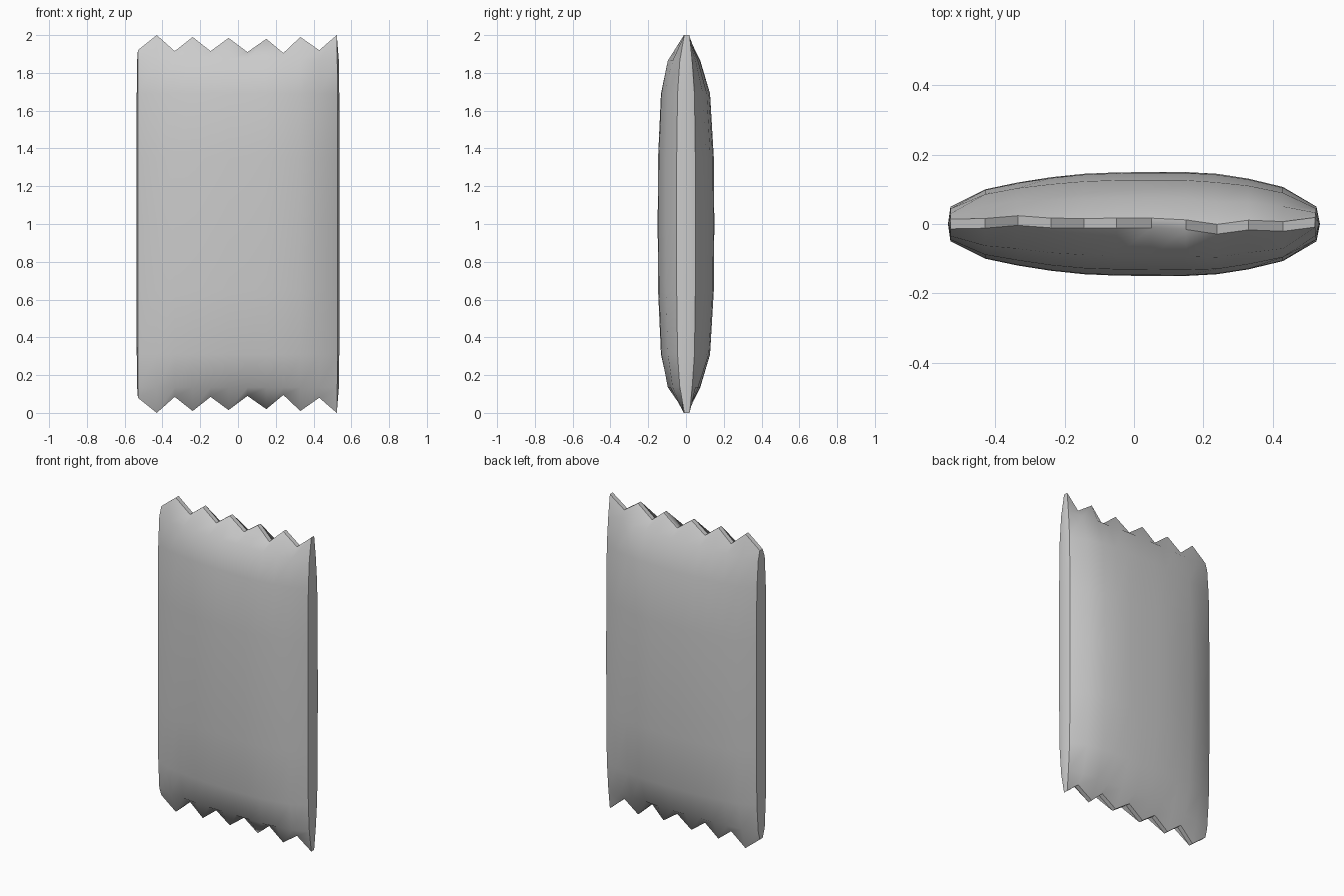
import bpy, bmesh

if "Cube" in bpy.data.objects:
    bpy.data.objects.remove(bpy.data.objects["Cube"])

# Columns across the wrapper: x, bulge half-depth, zigzag height, seam waviness in y
xs = [-.53, -.43, -.335, -.24, -.145, -.05, .05, .15, .24, .33, .43, .523]
bulge = [.05, .1, .12, .135, .145, .149, .15, .15, .145, .131, .107, .05]
tips = [1.92, 2.0, 1.915, 1.99, 1.915, 1.985, 1.91, 1.98, 1.905, 1.99, 1.92, 2.0]
wave = [0, .002, .01, .003, .002, .003, .003, -.002, -.015, -.003, -.007, .005]
SEAM = .014

# Rows from middle to top: z (None = zigzag edge), front and back fullness
half = [(1.0, 1, 1), (1.35, .985, .98), (1.69, .87, .83), (1.865, .58, .44), (None, 0, 0)]
rows = [(r, True) for r in reversed(half[1:])] + [(r, False) for r in half]

bm = bmesh.new()


def ring(row, flip):
    """One closed loop round the wrapper: front, right fold, back, left fold."""
    z, front, back = row

    def vert(x, y, zz):
        return bm.verts.new((x, y, 2 - zz if flip else zz))

    def column(i, sign, f):
        y = sign * (SEAM * (1 - f) + bulge[i] * f) + wave[i] * (1 - f)
        x = xs[i] + (.004 * f if i == 11 else 0)
        return vert(x, y, tips[i] if z is None else z)

    def fold(i, sign):
        x = xs[i] if z is None else sign * (.53 + .007 * front)
        return vert(x, wave[i] * (1 - front), tips[i] if z is None else z)

    a = [column(i, -1, front) for i in range(12)]
    b = [column(i, 1, back) for i in reversed(range(12))]
    return a + [fold(11, 1)] + b + [fold(0, -1)]


# Skin between the loops
loops = [ring(r, f) for r, f in rows]
n = len(loops[0])
for lo, hi in zip(loops, loops[1:]):
    for i in range(n):
        j = (i + 1) % n
        bm.faces.new((lo[i], lo[j], hi[j], hi[i]))

# Thin crimped edges closing both ends
for loop in (loops[0], loops[-1]):
    for i in range(11):
        bm.faces.new((loop[i], loop[i + 1], loop[23 - i], loop[24 - i]))
    bm.faces.new((loop[11], loop[12], loop[13]))
    bm.faces.new((loop[24], loop[25], loop[0]))
bmesh.ops.recalc_face_normals(bm, faces=bm.faces)

mesh = bpy.data.meshes.new("wrapper")
bm.to_mesh(mesh)
bm.free()
obj = bpy.data.objects.new("wrapper", mesh)
bpy.context.collection.objects.link(obj)
bpy.context.view_layer.objects.active = obj
obj.select_set(True)
bpy.ops.object.shade_smooth_by_angle(angle=.8)
